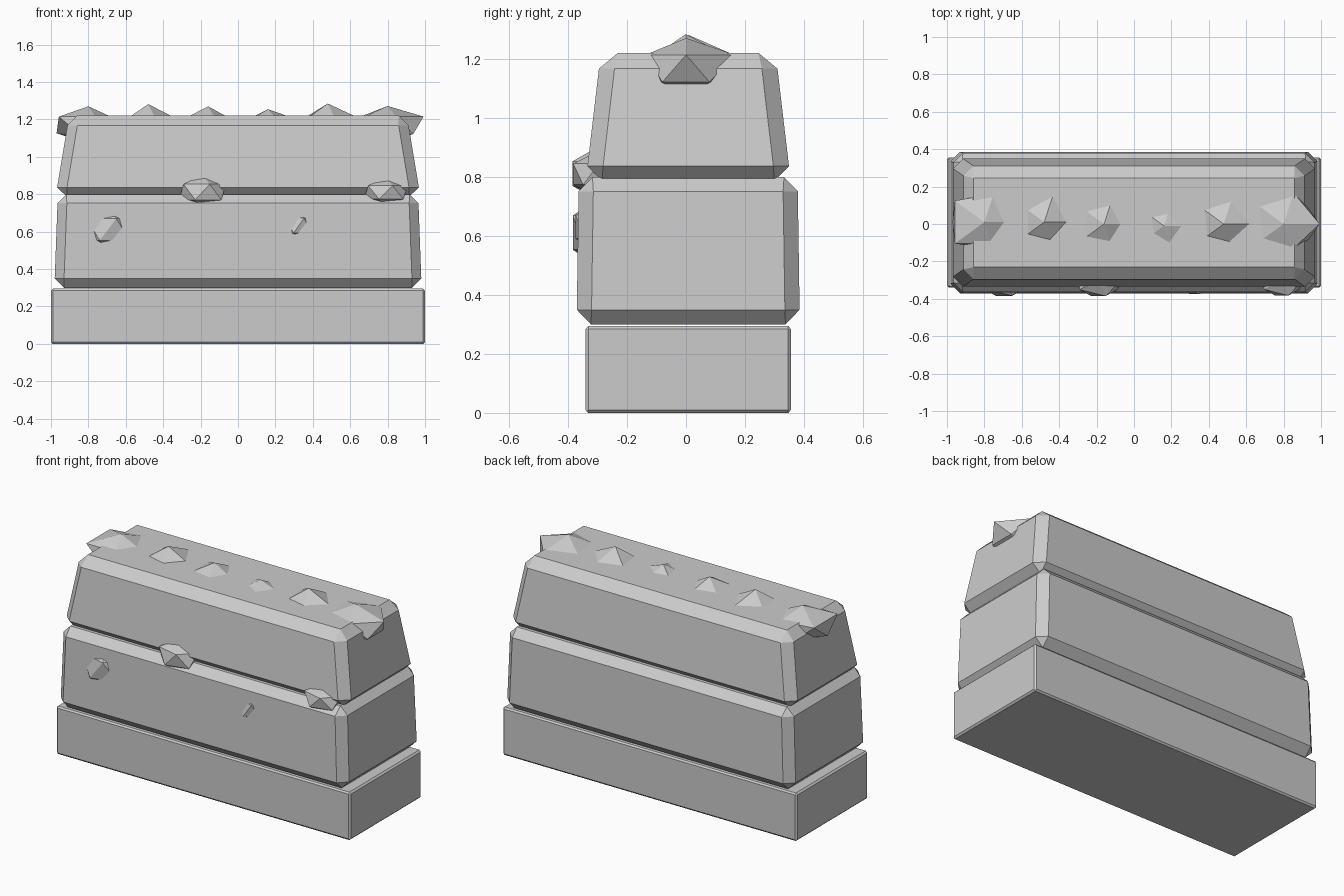
import bpy, bmesh, math

if "Cube" in bpy.data.objects:
    bpy.data.objects.remove(bpy.data.objects["Cube"])

stone = bpy.data.materials.new("grey_stone")
stone.diffuse_color = (0.6, 0.6, 0.6, 1)
stone.use_nodes = True
stone.node_tree.nodes["Principled BSDF"].inputs["Base Color"].default_value = stone.diffuse_color
YC = 0.0075  # the wall courses sit a touch behind centre


def finish(bm, name):
    bmesh.ops.recalc_face_normals(bm, faces=bm.faces)
    me = bpy.data.meshes.new(name)
    bm.to_mesh(me)
    bm.free()
    me.materials.append(stone)
    ob = bpy.data.objects.new(name, me)
    bpy.context.collection.objects.link(ob)
    return ob


def chamfered_block(name, bottom, low, high, top, c):
    """Tapered block; bottom/top = (half x, half y, z) rectangles,
    low/high = octagon rings with corners cut by c."""
    bm = bmesh.new()
    signs = [(1, 1), (-1, 1), (-1, -1), (1, -1)]

    def rect(r):
        return [bm.verts.new((sx * r[0], YC + sy * r[1], r[2])) for sx, sy in signs]

    def octagon(r):
        ring = []
        for sx, sy in signs:
            a = (sx * r[0], YC + sy * (r[1] - c), r[2])
            b = (sx * (r[0] - c), YC + sy * r[1], r[2])
            ring += [bm.verts.new(p) for p in ((a, b) if sx * sy > 0 else (b, a))]
        return ring

    B, L, H, T = rect(bottom), octagon(low), octagon(high), rect(top)
    bm.faces.new(B)
    bm.faces.new(T)
    for i in range(8):
        j = (i + 1) % 8
        bm.faces.new((L[i], L[j], H[j], H[i]))
    for k in range(4):
        n = (k + 1) % 4
        for R, O in ((B, L), (T, H)):
            bm.faces.new((R[k], O[2 * k], O[2 * k + 1]))
            bm.faces.new((R[k], O[2 * k + 1], O[2 * n], R[n]))
    return finish(bm, name)


def rock(name, centre, size, rim=None):
    """Faceted stone; rim = horizontal reach of the five upper corners."""
    bm = bmesh.new()
    bmesh.ops.create_icosphere(bm, subdivisions=1, radius=1)
    for v in bm.verts:
        x, y, z = v.co
        if rim and 0.2 < z < 0.9:
            r = rim[round(math.degrees(math.atan2(y, x)) / 72) % 5] / 0.894
            x, y = x * r, y * r
        else:
            x, y = x * size[0], y * size[1]
        v.co = (centre[0] + x, centre[1] + y, centre[2] + z * size[2])
    return finish(bm, name)


# Wall courses
chamfered_block("base_course", (0.99, 0.34, 0), (1.0, 0.348, 0.01),
                (1.0, 0.348, 0.285), (0.99, 0.34, 0.295), 0.01)
chamfered_block("middle_course", (0.93, 0.33, 0.30), (0.98, 0.378, 0.35),
                (0.965, 0.372, 0.752), (0.918, 0.325, 0.80), 0.05)
chamfered_block("top_course", (0.915, 0.292, 0.787), (0.967, 0.342, 0.837),
                (0.912, 0.303, 1.168), (0.858, 0.238, 1.222), 0.053)

# Row of stones along the crest: x, y, peak height, rim reach
crest = [
    (-0.80, 0.01, 1.270, (0.12, 0.16, 0.195, 0.195, 0.12)),
    (-0.48, 0.01, 1.282, (0.13, 0.16, 0.12, 0.12, 0.11)),
    (-0.16, 0.00, 1.270, (0.10, 0.12, 0.13, 0.13, 0.11)),
    (0.16, -0.01, 1.255, (0.14, 0.10, 0.12, 0.10, 0.14)),
    (0.48, 0.00, 1.285, (0.15, 0.14, 0.14, 0.12, 0.11)),
    (0.80, 0.00, 1.272, (0.192, 0.175, 0.18, 0.15, 0.145)),
]
for i, (x, y, peak, rim) in enumerate(crest):
    r = 0.19 if i in (0, 5) else 0.13
    h = (peak - 1.215) / 0.553
    h = max(h, 0.09)
    rock(f"crest_stone_{i + 1}", (x, y, peak - h), (r, 0.8 * r, h), rim)

# Stones set into the front
rock("front_stone_large", (-0.19, -0.295, 0.812), (0.14, 0.106, 0.093))
rock("front_stone_right", (0.79, -0.295, 0.81), (0.13, 0.103, 0.08))
rock("front_stone_left", (-0.695, -0.28, 0.612), (0.16, 0.122, 0.13))
rock("front_stone_small", (0.325, -0.29, 0.632), (0.10, 0.10, 0.09))
